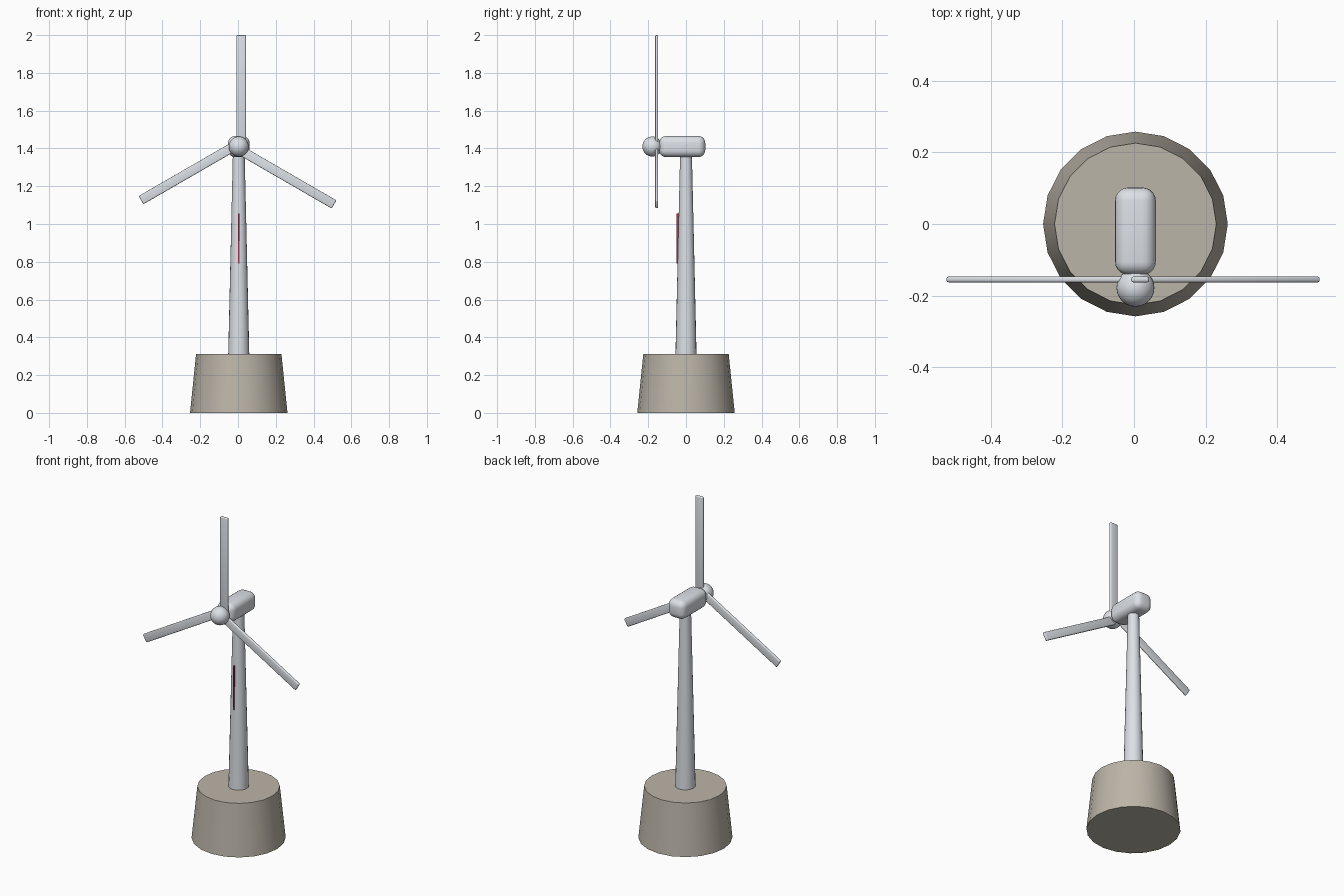
import bpy
from math import radians
from mathutils import Matrix, Vector

if "Cube" in bpy.data.objects:
    bpy.data.objects.remove(bpy.data.objects["Cube"])

CX = 0.004  # axis of tower and rotor
HUB_Z = 1.41


def material(name, rgb):
    m = bpy.data.materials.new(name)
    m.diffuse_color = (*rgb, 1)
    m.use_nodes = True
    m.node_tree.nodes["Principled BSDF"].inputs["Base Color"].default_value = m.diffuse_color
    return m


WHITE = material("pale_grey", (0.72, 0.75, 0.79))
STONE = material("concrete", (0.50, 0.46, 0.39))
RED = material("dark_red", (0.45, 0.04, 0.07))


def finish(name, mat, smooth=True):
    ob = bpy.context.object
    ob.name = name
    ob.data.materials.append(mat)
    if smooth:
        bpy.ops.object.shade_smooth_by_angle(angle=radians(35))
    return ob


def cone(name, r1, r2, z1, z2, sides, mat):
    bpy.ops.mesh.primitive_cone_add(vertices=sides, radius1=r1, radius2=r2, depth=z2 - z1,
                                    location=(CX, 0, (z1 + z2) / 2))
    return finish(name, mat)


def box(name, lo, hi, mat, bevel=0, segments=4):
    lo, hi = Vector(lo), Vector(hi)
    bpy.ops.mesh.primitive_cube_add(size=1)
    ob = bpy.context.object
    ob.data.transform(Matrix.Translation((lo + hi) / 2) @ Matrix.Diagonal((*(hi - lo), 1)))
    if bevel:
        mod = ob.modifiers.new("bevel", 'BEVEL')
        mod.width = bevel
        mod.segments = segments
        bpy.ops.object.modifier_apply(modifier=mod.name)
    return finish(name, mat, bevel > 0)


# Foundation and tapered tower
cone("foundation", 0.258, 0.226, 0.0, 0.312, 20, STONE)
cone("tower", 0.056, 0.031, 0.30, 1.38, 20, WHITE)

# Rounded nacelle
box("nacelle", (CX - 0.057, -0.142, 1.354), (CX + 0.057, 0.102, 1.466), WHITE, 0.037, 5)

# Rotor hub
bpy.ops.mesh.primitive_uv_sphere_add(segments=24, ring_count=16, radius=0.053,
                                     location=(CX, -0.178, HUB_Z))
finish("hub", WHITE)

# Three flat blades, each slightly offset from the rotor axis
for i in range(3):
    blade = box(f"blade_{i + 1}", (-0.012, -0.163, 0.0), (0.038, -0.147, 0.59), WHITE, 0.006, 3)
    blade.data.transform(Matrix.Translation((CX, 0, HUB_Z)) @ Matrix.Rotation(radians(120 * i), 4, 'Y'))

# Thin red marking strip on the front of the tower
box("marking_strip", (CX - 0.003, -0.049, 0.79), (CX + 0.003, -0.03, 1.055), RED)
